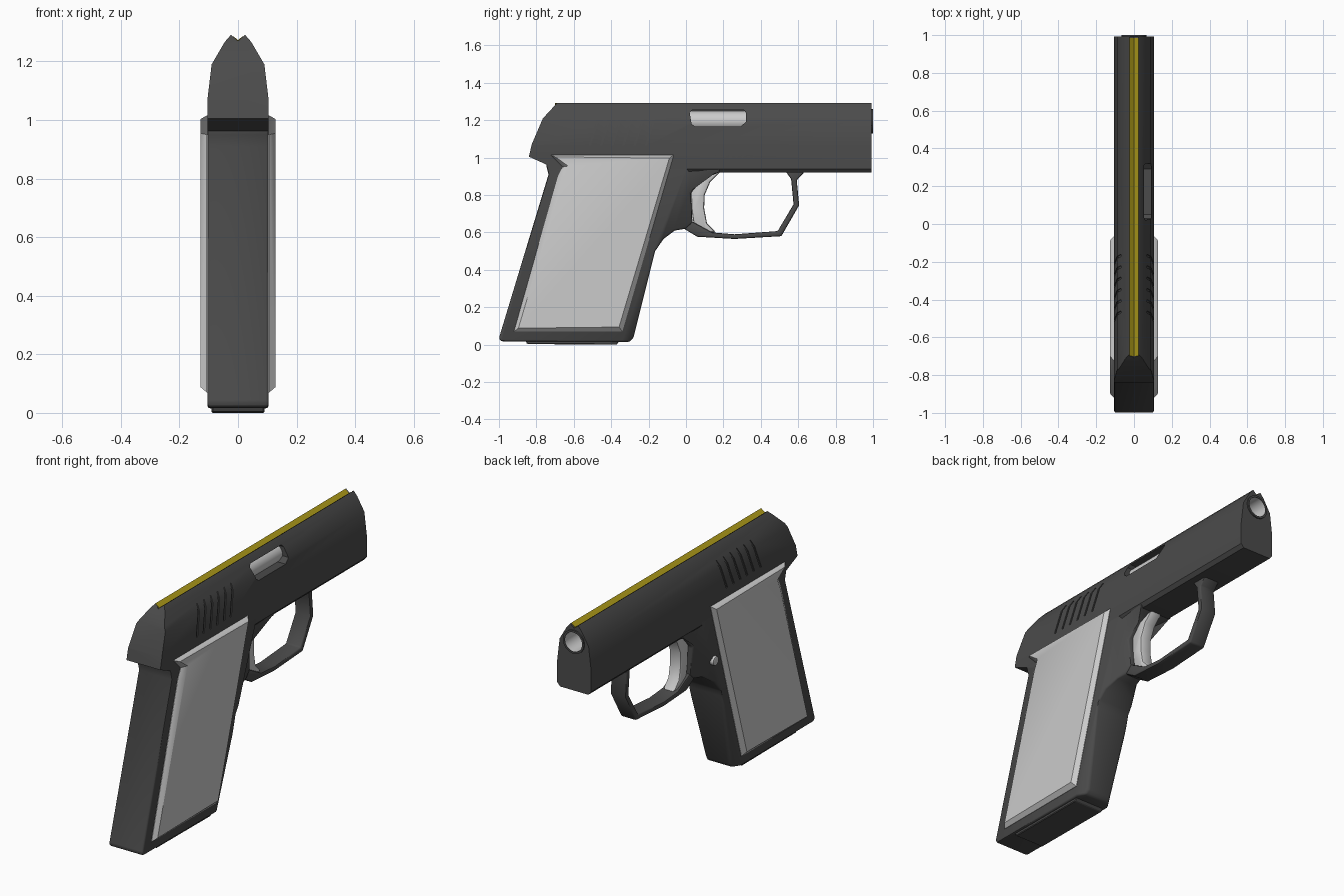
import bpy, bmesh
from math import cos, sin, tau, radians
from mathutils import Vector

if "Cube" in bpy.data.objects:
    bpy.data.objects.remove(bpy.data.objects["Cube"])


def material(name, rgb):
    m = bpy.data.materials.new(name)
    m.diffuse_color = (*rgb, 1)
    m.use_nodes = True
    m.node_tree.nodes["Principled BSDF"].inputs["Base Color"].default_value = m.diffuse_color
    return m


DARK = material("dark_steel", (0.07, 0.07, 0.07))
YELLOW = material("yellow_sight", (0.42, 0.33, 0.01))


def prism(bm, pts, axis, lo, hi):
    """Extrude a profile: axis 'x' takes (y, z) points, axis 'y' takes (x, z)."""
    def place(p, d):
        return (d, p[0], p[1]) if axis == 'x' else (p[0], d, p[1])
    a = [bm.verts.new(place(p, lo)) for p in pts]
    b = [bm.verts.new(place(p, hi)) for p in pts]
    n = len(pts)
    bm.faces.new(a)
    bm.faces.new(b)
    for i in range(n):
        j = (i + 1) % n
        bm.faces.new((a[i], a[j], b[j], b[i]))
    bmesh.ops.recalc_face_normals(bm, faces=bm.faces)
    return a + b


def finish(name, bm, mat=None):
    bmesh.ops.recalc_face_normals(bm, faces=bm.faces)
    me = bpy.data.meshes.new(name)
    bm.to_mesh(me)
    bm.free()
    ob = bpy.data.objects.new(name, me)
    bpy.context.collection.objects.link(ob)
    if mat:
        me.materials.append(mat)
    return ob


def simple(name, pts, axis, lo, hi, mat=None):
    bm = bmesh.new()
    prism(bm, pts, axis, lo, hi)
    return finish(name, bm, mat)


def activate(ob):
    bpy.ops.object.select_all(action='DESELECT')
    ob.select_set(True)
    bpy.context.view_layer.objects.active = ob


def modify(ob, kind, **props):
    m = ob.modifiers.new(kind, kind)
    for k, v in props.items():
        setattr(m, k, v)
    activate(ob)
    bpy.ops.object.modifier_apply(modifier=m.name)


def cut(ob, cutter):
    modify(ob, 'BOOLEAN', operation='DIFFERENCE', object=cutter, solver='EXACT')


def bevel(ob, width, segments=2):
    modify(ob, 'BEVEL', width=width, segments=segments,
           limit_method='ANGLE', angle_limit=radians(40))


def smooth(ob, angle=35):
    activate(ob)
    bpy.ops.object.shade_smooth_by_angle(angle=radians(angle))


def circle(r, n, cx, cz):
    return [(cx + r * cos(tau * i / n), cz + r * sin(tau * i / n)) for i in range(n)]


# Slide: extruded section with a sight groove, rear trimmed by planes
half = [(0.088, 0.92), (0.105, 0.94), (0.105, 1.065), (0.09, 1.19),
        (0.045, 1.267), (0.024, 1.291)]
section = half + [(0, 1.27)] + [(-x, z) for x, z in reversed(half)]
bm = bmesh.new()
prism(bm, section, 'y', -0.9, 0.993)
rear = [(-0.69, 1.291), (-0.765, 1.21), (-0.825, 1.07), (-0.84, 1.005), (-0.74, 0.96)]
for (y0, z0), (y1, z1) in zip(rear, rear[1:]):
    normal = Vector((0, z1 - z0, y0 - y1))
    res = bmesh.ops.bisect_plane(bm, geom=bm.verts[:] + bm.edges[:] + bm.faces[:],
                                 plane_co=(0, y0, z0), plane_no=normal, clear_outer=True)
    rim = [e for e in res['geom_cut'] if isinstance(e, bmesh.types.BMEdge)]
    bmesh.ops.holes_fill(bm, edges=rim, sides=0)
slide = finish("slide", bm, DARK)

# Muzzle rim
muzzle = simple("muzzle_rim", circle(0.066, 16, 0, 1.195), 'y', 0.96, 1.0, DARK)

# Cutters: bore, ejection port and slanted grip grooves
bore = simple("bore_cutter", circle(0.055, 16, 0, 1.195), 'y', 0.78, 1.1)
port = simple("port_cutter", [(0.035, 1.255), (0.02, 1.24), (0.03, 1.18), (0.05, 1.165),
                              (0.29, 1.165), (0.32, 1.19), (0.32, 1.24), (0.31, 1.255)],
              'x', 0.0, 0.2)
bm = bmesh.new()
for s in (-1, 1):
    for i in range(6):
        y = -0.52 + i * 0.06
        pts = [(0.0995, 1.065), (0.13, 1.065), (0.13, 1.225), (0.064, 1.225), (0.084, 1.19)]
        for v in prism(bm, [(s * x, z) for x, z in pts], 'y', y, y + 0.012):
            v.co.y += 0.3 * (v.co.z - 1.065)
grooves = finish("groove_cutter", bm)
for c in (bore, port, grooves):
    cut(slide, c)
cut(muzzle, bore)
for c in (bore, port, grooves):
    bpy.data.objects.remove(c)
smooth(slide, 30)
smooth(muzzle)

# Barrel seen through the port, and the grey bore lining
barrel = simple("barrel", circle(0.054, 16, 0, 1.195), 'y', -0.02, 0.8)
smooth(barrel)
bm = bmesh.new()
prism(bm, circle(0.0542, 16, 0, 1.195), 'y', 0.79, 0.997)
bmesh.ops.delete(bm, geom=[f for f in bm.faces if f.calc_center_median().y > 0.99],
                 context='FACES_ONLY')
smooth(finish("bore_lining", bm))

# Yellow sighting strip lying in the groove
simple("sight_strip", [(-0.023, 1.292), (0, 1.273), (0.023, 1.292), (0, 1.268)],
       'y', -0.7, 0.985, YELLOW)

# Frame: grip profile, narrowed towards the trigger guard
bm = bmesh.new()
prism(bm, [(-0.75, 0.98), (-0.745, 0.95), (-0.735, 0.91), (-1.0, 0.035), (-0.99, 0.018),
           (-0.30, 0.015), (-0.28, 0.04), (-0.165, 0.5), (-0.12, 0.565), (-0.06, 0.61),
           (0.0, 0.62), (0.035, 0.65), (0.025, 0.81), (0.09, 0.885), (0.18, 0.922),
           (0.18, 0.98)], 'x', -0.105, 0.105)
base, normal = Vector((0, -0.15, 0.53)), Vector((0, 0.4, -0.15)).normalized()
bmesh.ops.bisect_plane(bm, geom=bm.verts[:] + bm.edges[:] + bm.faces[:],
                       plane_co=base, plane_no=normal)
for v in bm.verts:
    d = (v.co - base).dot(normal)
    if d > 0.001 and v.co.z < 0.9:
        v.co.x *= 1 - 0.52 * min(d / 0.08, 1)
frame = finish("frame", bm, DARK)
bevel(frame, 0.01)
smooth(frame, 40)

# Trigger guard loop
outer = [(-0.02, 0.625), (0.06, 0.577), (0.26, 0.565), (0.51, 0.58), (0.605, 0.745),
         (0.592, 0.88), (0.64, 0.93)]
inner = [(0.53, 0.93), (0.562, 0.885), (0.575, 0.75), (0.49, 0.607), (0.26, 0.59),
         (0.14, 0.6), (0.03, 0.66)]
guard = simple("trigger_guard", outer + inner, 'x', -0.048, 0.048, DARK)
bevel(guard, 0.008)
smooth(guard, 40)

# Trigger
trigger = simple("trigger", [(0.19, 0.93), (0.13, 0.87), (0.1, 0.8), (0.097, 0.73),
                             (0.112, 0.65), (0.16, 0.6), (0.1, 0.6), (0.04, 0.65),
                             (0.03, 0.72), (0.025, 0.83), (0.08, 0.93)],
                 'x', -0.036, 0.036)
bevel(trigger, 0.012)
smooth(trigger, 40)

# Grip panels with chamfered rims, mirrored
bm = bmesh.new()
prism(bm, [(-0.725, 1.015), (-0.065, 1.015), (-0.34, 0.07), (-0.92, 0.07),
           (-0.685, 0.90), (-0.66, 0.95)], 'x', 0.09, 0.107)
face = [f for f in bm.faces if f.calc_center_median().x > 0.106]
bmesh.ops.inset_region(bm, faces=face, thickness=0.03, depth=0.0)
for v in face[0].verts:
    v.co.x = 0.128
panels = finish("grip_panels", bm)
modify(panels, 'MIRROR')
smooth(panels, 40)

# Magazine base plate
plate = simple("magazine_base", [(-0.86, 0.03), (-0.85, 0.003), (-0.37, 0.0), (-0.35, 0.03)],
               'x', -0.09, 0.09, DARK)
bevel(plate, 0.004, 1)

# Release button on the left side
button = simple("release_button", circle(0.026, 12, -0.1, 0.7), 'x', -0.118, -0.05)
bevel(button, 0.006)
smooth(button)
